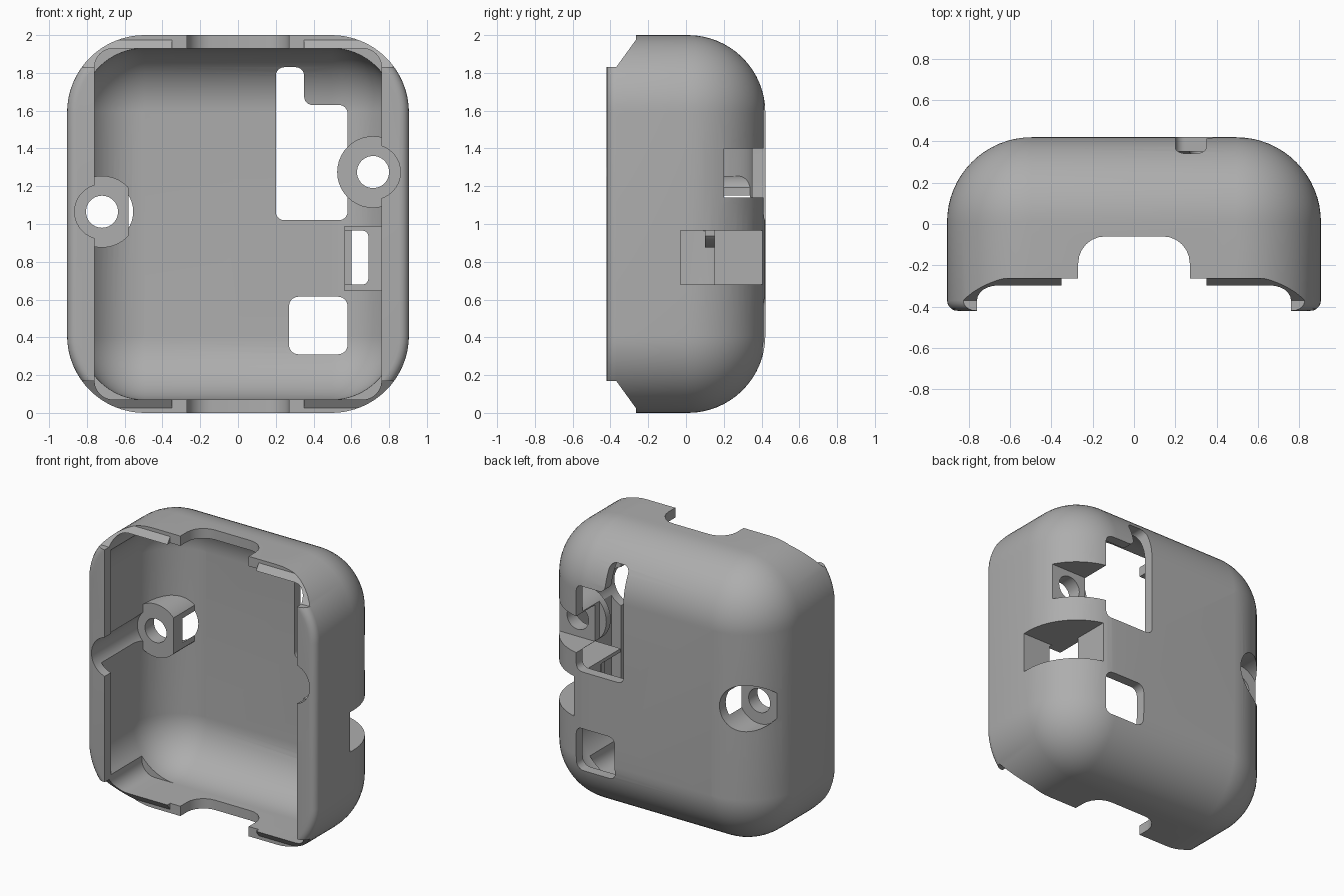
import bpy, bmesh, math
from mathutils import Vector

if "Cube" in bpy.data.objects:
    bpy.data.objects.remove(bpy.data.objects["Cube"])

mat = bpy.data.materials.new("case grey")
mat.use_nodes = True
grey = (0.42, 0.42, 0.42, 1)
mat.diffuse_color = grey
mat.node_tree.nodes["Principled BSDF"].inputs["Base Color"].default_value = grey

HX, HZ, R, WALL = 0.905, 1.0, 0.41, 0.07
FRONT, BACK = -0.42, 0.42


def finish(name, bm):
    bmesh.ops.remove_doubles(bm, verts=bm.verts, dist=1e-5)
    bmesh.ops.recalc_face_normals(bm, faces=bm.faces)
    mesh = bpy.data.meshes.new(name)
    bm.to_mesh(mesh)
    bm.free()
    mesh.materials.append(mat)
    ob = bpy.data.objects.new(name, mesh)
    bpy.context.collection.objects.link(ob)
    return ob


def pill_box(name, inset, front, lip=0.0, steps=16):
    """Rounded box with domed back corners, lofted from rounded rectangles."""
    r = R - inset
    back = BACK - inset
    layers = []
    if lip:
        for i in range(6):
            a = math.pi / 2 * i / 5
            layers.append((front + lip * (1 - math.sin(a)), r - lip * (1 - math.cos(a))))
        layers.reverse()
        layers = sorted(layers)
    else:
        layers.append((front, r))
    for i in range(steps + 1):
        a = math.pi / 2 * i / steps
        layers.append((back - r + r * math.sin(a), max(r * math.cos(a), 0.002)))
    bm = bmesh.new()
    rings = []
    for y, rad in layers:
        ring = []
        for q, (sx, sz) in enumerate(((1, 1), (-1, 1), (-1, -1), (1, -1))):
            for i in range(steps + 1):
                a = math.pi / 2 * (q + i / steps)
                ring.append(bm.verts.new((sx * (HX - R) + rad * math.cos(a), y,
                                          HZ + sz * (HZ - R) + rad * math.sin(a))))
        rings.append(ring)
    for a, b in zip(rings, rings[1:]):
        n = len(a)
        for i in range(n):
            bm.faces.new((a[i], a[(i + 1) % n], b[(i + 1) % n], b[i]))
    bm.faces.new(rings[0])
    bm.faces.new(rings[-1])
    return finish(name, bm)


def prism(name, pts, axis, lo, hi, radius=0.0, rounded=None):
    """Extrude a 2D outline along an axis, rounding the chosen corners."""
    def place(u, v):
        return {"x": (lo, u, v), "y": (u, lo, v), "z": (u, v, lo)}[axis]
    bm = bmesh.new()
    verts = [bm.verts.new(place(u, v)) for u, v in pts]
    bm.faces.new(verts)
    if radius:
        geom = verts if rounded is None else [verts[i] for i in rounded]
        bmesh.ops.bevel(bm, geom=geom, offset=radius, segments=6, profile=0.5,
                        affect="VERTICES")
    out = bmesh.ops.extrude_face_region(bm, geom=bm.faces[:])
    move = Vector([hi - lo if c == axis else 0 for c in "xyz"])
    bmesh.ops.translate(bm, vec=move,
                        verts=[v for v in out["geom"] if isinstance(v, bmesh.types.BMVert)])
    return finish(name, bm)


def block(name, x, y, z, radius=0.0):
    pts = [(x[0], z[0]), (x[1], z[0]), (x[1], z[1]), (x[0], z[1])]
    return prism(name, pts, "y", y[0], y[1], radius)


def rod(name, x, z, r, y0, y1, n=40):
    pts = [(x + r * math.cos(math.tau * i / n), z + r * math.sin(math.tau * i / n))
           for i in range(n)]
    return prism(name, pts, "y", y0, y1)


def combine(target, tool, op="DIFFERENCE", keep=False):
    mod = target.modifiers.new("cut", "BOOLEAN")
    mod.operation, mod.object, mod.solver = op, tool, "EXACT"
    bpy.context.view_layer.update()
    graph = bpy.context.evaluated_depsgraph_get()
    mesh = bpy.data.meshes.new_from_object(target.evaluated_get(graph))
    target.modifiers.clear()
    target.data = mesh
    if not keep:
        bpy.data.objects.remove(tool)


# Outer body and hollow, leaving hooked lips along both sides
shell = pill_box("case_shell", 0, FRONT, lip=0.05)
envelope = pill_box("envelope", 0, FRONT, lip=0.05)
combine(shell, pill_box("cavity", WALL, -0.35))
combine(shell, block("opening", (-0.76, 0.76), (-0.6, 0), (WALL, 2 - WALL), 0.1))

# Screw bosses and connector housing, trimmed to the body
SCREWS = ((-0.72, 1.065), (0.715, 1.275))
parts = [rod("screw_boss", x, z, 0.19, 0.1, 0.5) for x, z in SCREWS]
combine(parts[0], block("boss_flat", (-0.58, 0), (0, 0.6), (0.5, 1.5)))
parts.append(block("connector_housing", (0.565, 1), (-0.07, 0.5), (0.645, 0.99)))
for part in parts:
    combine(part, envelope, "INTERSECT", keep=True)
    combine(shell, part, "UNION")
bpy.data.objects.remove(envelope)

# Screw holes and driver grooves past the lips
for x, z in SCREWS:
    combine(shell, rod("screw_hole", x, z, 0.085, 0, 0.6))
    combine(shell, rod("driver_groove", x, z, 0.145, -0.6, 0.1))
combine(shell, rod("counterbore", *SCREWS[0], 0.165, 0.2, 0.6))
combine(shell, block("side_pocket", (0.5, 1.1), (0.2, 0.6), (1.14, 1.4), 0.03))

# Connector recess, open to the side and back, with its slot
combine(shell, block("recess", (0.6, 1.1), (-0.03, 0.6), (0.68, 0.965)))
combine(shell, block("slot", (0.5, 0.69), (-0.2, 0.15), (0.68, 0.965), 0.03))

# Back windows
stepped = [(0.2, 1.02), (0.58, 1.02), (0.58, 1.63), (0.35, 1.63), (0.35, 1.83), (0.2, 1.83)]
combine(shell, prism("stepped_window", stepped, "y", 0.15, 0.6, 0.045))
combine(shell, block("small_window", (0.27, 0.58), (0.1, 0.6), (0.31, 0.615), 0.05))

# Sloped front ends and wide notches at top and bottom
for s in (1, -1):
    slope = [(-0.6, 1 + s * 0.83), (-0.37, 1 + s * 0.83), (-0.265, 1 + s * 0.975),
             (-0.265, 1 + s * 1.2), (-0.6, 1 + s * 1.2)]
    combine(shell, prism("end_slope", slope, "x", -1.2, 1.2))
    notch = [(-0.35, -0.6), (-0.35, -0.265), (-0.27, -0.265), (-0.27, -0.06),
             (0.27, -0.06), (0.27, -0.265), (0.35, -0.265), (0.35, -0.6)]
    z0, z1 = sorted((1 + s * 0.6, 1 + s * 1.2))
    wide = prism("end_notch", notch, "z", z0, z1, 0.13, rounded=(3, 4))
    combine(shell, wide)

# Smooth shading with crisp edges
bpy.ops.object.select_all(action="DESELECT")
shell.select_set(True)
bpy.context.view_layer.objects.active = shell
bpy.ops.object.shade_smooth_by_angle(angle=math.radians(30))
